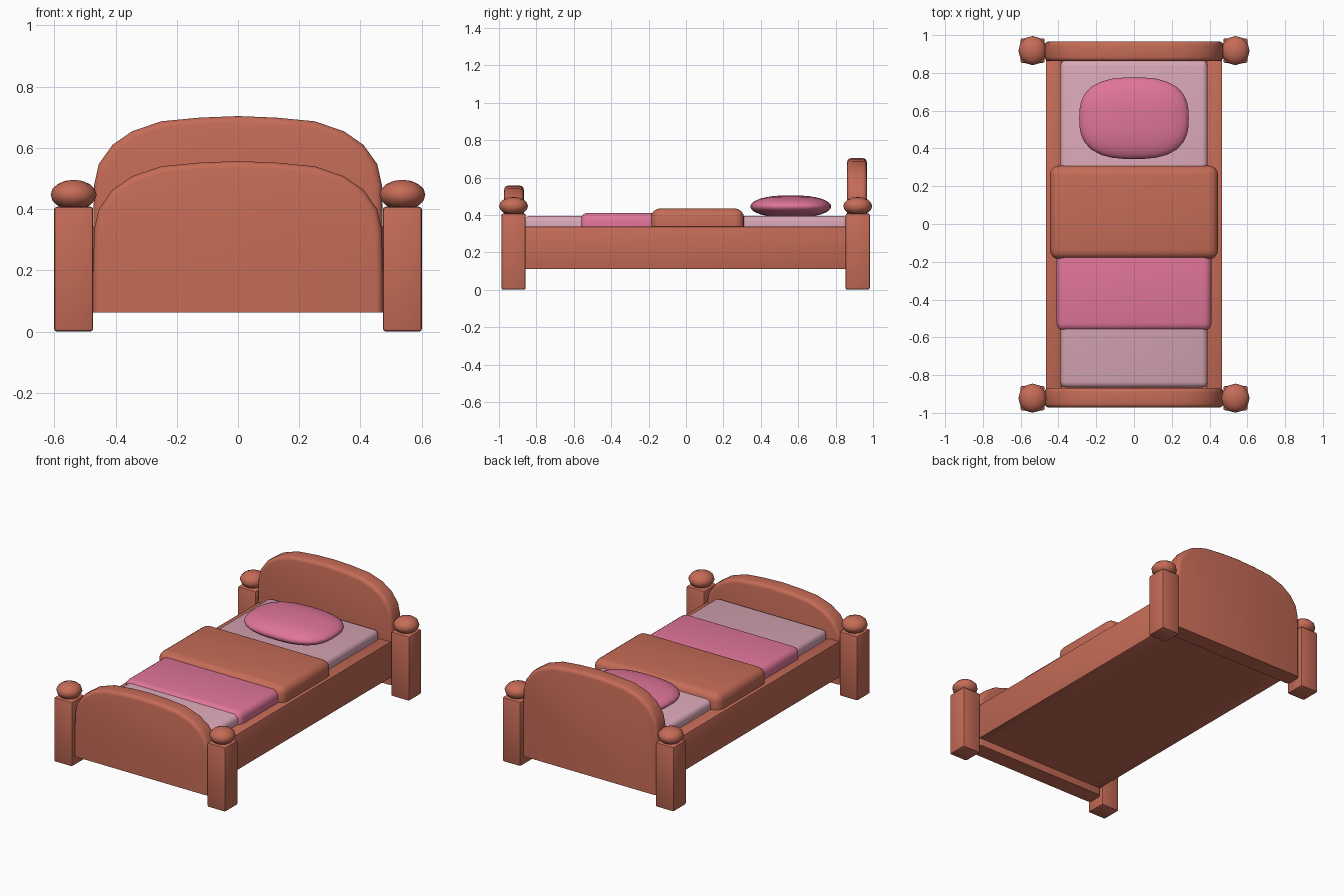
import bpy, bmesh, math

if "Cube" in bpy.data.objects:
    bpy.data.objects.remove(bpy.data.objects["Cube"])


def material(name, rgb):
    m = bpy.data.materials.new(name)
    m.diffuse_color = (*rgb, 1)
    m.use_nodes = True
    m.node_tree.nodes["Principled BSDF"].inputs["Base Color"].default_value = m.diffuse_color
    return m


WOOD = material("terracotta wood", (0.56, 0.148, 0.094))
PINK = material("rose pink", (0.745, 0.178, 0.318))
SHEET = material("pale pink sheet", (0.69, 0.385, 0.465))


def finish(bm, name, mat, angle=40):
    bmesh.ops.recalc_face_normals(bm, faces=bm.faces)
    me = bpy.data.meshes.new(name)
    bm.to_mesh(me)
    bm.free()
    me.materials.append(mat)
    ob = bpy.data.objects.new(name, me)
    bpy.context.collection.objects.link(ob)
    bpy.ops.object.select_all(action='DESELECT')
    ob.select_set(True)
    bpy.context.view_layer.objects.active = ob
    bpy.ops.object.shade_smooth_by_angle(angle=math.radians(angle))
    return ob


def box(name, mat, x, y, z, bevel=0.01, segs=2):
    """Rounded box from (min, max) ranges."""
    bm = bmesh.new()
    bmesh.ops.create_cube(bm, size=1)
    for v in bm.verts:
        v.co = [r[0] + (c + 0.5) * (r[1] - r[0]) for c, r in zip(v.co, (x, y, z))]
    bmesh.ops.bevel(bm, geom=bm.edges[:], offset=bevel, segments=segs,
                    profile=0.5, affect='EDGES')
    return finish(bm, name, mat)


def arched_board(name, y0, y1, top):
    """Board with an arched top and a rounded rim."""
    half = [(0.473, -0.365), (0.47, -0.225), (0.455, -0.157), (0.41, -0.094),
            (0.345, -0.049), (0.25, -0.017), (0.125, -0.005)]
    arch = [(0.473, 0.063 - top)] + half + [(0, 0)]
    pts = arch + [(-x, z) for x, z in reversed(arch[:-1])]
    bm = bmesh.new()
    face = bm.faces.new([bm.verts.new((x, y0, top + z)) for x, z in pts])
    ext = bmesh.ops.extrude_face_region(bm, geom=[face], use_keep_orig=True)
    for v in ext["geom"]:
        if isinstance(v, bmesh.types.BMVert):
            v.co.y = y1
    bmesh.ops.recalc_face_normals(bm, faces=bm.faces)
    rim = [e for e in bm.edges
           if abs(e.verts[0].co.y - e.verts[1].co.y) < 1e-4
           and max(v.co.z for v in e.verts) > 0.1]
    bmesh.ops.bevel(bm, geom=rim, offset=0.022, segments=3, profile=0.5,
                    affect='EDGES', clamp_overlap=True)
    return finish(bm, name, WOOD)


# Headboard and footboard
arched_board("footboard", -0.972, -0.867, 0.557)
arched_board("headboard", 0.862, 0.967, 0.704)

# Corner posts with squashed ball finials
for end, yc in (("foot", -0.922), ("head", 0.918)):
    for side, s in (("left", -1), ("right", 1)):
        box(f"{end}_post_{side}", WOOD, (s * 0.537 - 0.064, s * 0.537 + 0.064),
            (yc - 0.065, yc + 0.065), (0, 0.408))
        bm = bmesh.new()
        bmesh.ops.create_uvsphere(bm, u_segments=12, v_segments=8, radius=1)
        for v in bm.verts:
            v.co = (s * 0.537 + v.co.x * 0.075, yc + v.co.y * 0.077, 0.447 + v.co.z * 0.049)
        finish(bm, f"{end}_finial_{side}", WOOD, 60)

# Side rails and bed base
for side, s in (("left", -1), ("right", 1)):
    xs = sorted((s * 0.385, s * 0.467))
    box(f"side_rail_{side}", WOOD, xs, (-0.88, 0.88), (0.11, 0.338), 0.006)
box("bed_base", WOOD, (-0.42, 0.42), (-0.88, 0.88), (0.11, 0.30), 0.002, 1)

# Mattress and covers
box("mattress", SHEET, (-0.39, 0.39), (-0.866, 0.866), (0.25, 0.395), 0.03, 3)
box("blanket", PINK, (-0.41, 0.41), (-0.565, -0.13), (0.25, 0.411), 0.04, 4)
box("folded_cover", WOOD, (-0.445, 0.445), (-0.187, 0.31), (0.27, 0.435), 0.05, 4)

# Pillow: a ball pushed toward a rounded rectangle in plan
bm = bmesh.new()
bmesh.ops.create_uvsphere(bm, u_segments=32, v_segments=16, radius=1)
for v in bm.verts:
    x, y, z = v.co
    r = math.hypot(x, y)
    if r > 1e-5:
        k = r / (abs(x) ** 2.7 + abs(y) ** 2.7) ** (1 / 2.7)
        plump = r ** 0.85 / r
        x, y = x * k * plump, y * k * plump
    v.co = (x * 0.29, 0.56 + y * 0.216, 0.445 + z * 0.06)
finish(bm, "pillow", PINK, 80)
